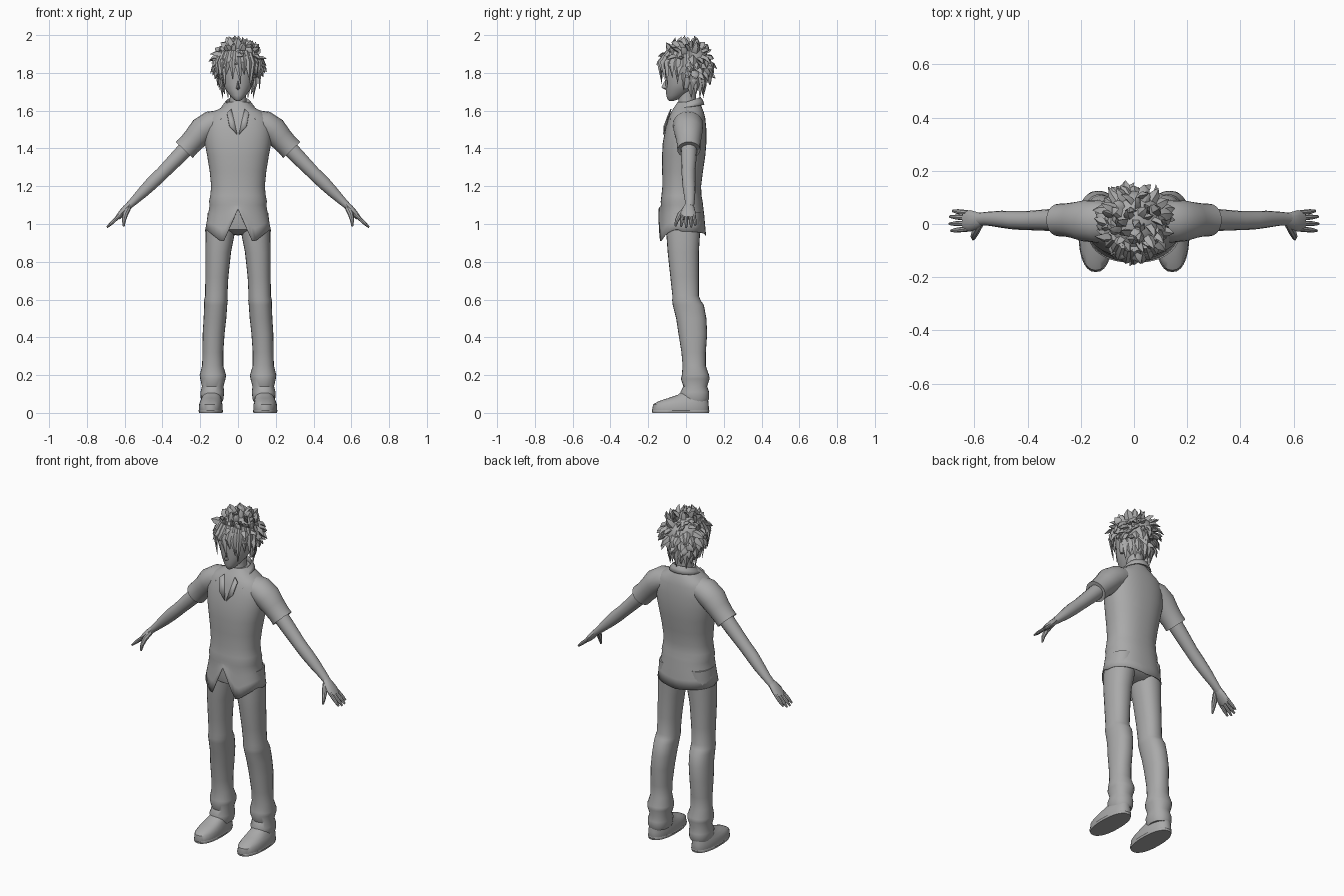
import bpy, bmesh, math, random
from mathutils import Vector

random.seed(4)
grey = bpy.data.materials.new("plain grey")
grey.diffuse_color = (0.4, 0.4, 0.4, 1)


def finish(name, bm, mirror=False, thick=0, angle=40):
    bmesh.ops.recalc_face_normals(bm, faces=bm.faces)
    me = bpy.data.meshes.new(name)
    bm.to_mesh(me)
    bm.free()
    ob = bpy.data.objects.new(name, me)
    bpy.context.collection.objects.link(ob)
    me.materials.append(grey)
    bpy.ops.object.select_all(action='DESELECT')
    bpy.context.view_layer.objects.active = ob
    ob.select_set(True)
    bpy.ops.object.shade_smooth_by_angle(angle=math.radians(angle))
    if thick:
        ob.modifiers.new("thickness", 'SOLIDIFY').thickness = thick
    if mirror:
        ob.modifiers.new("mirror", 'MIRROR')
    return ob


def skin(bm, rings, caps=(True, True), closed=True):
    rows = [[bm.verts.new(p) for p in r] for r in rings]
    n = len(rows[0])
    for a, b in zip(rows, rows[1:]):
        for i in range(n if closed else n - 1):
            j = (i + 1) % n
            bm.faces.new((a[i], a[j], b[j], b[i]))
    for cap, row in zip(caps, (rows[0], rows[-1])):
        if cap:
            bm.faces.new(row)


def oval(cx, cy, z, a, b, n, p=2.0):
    pts = []
    for i in range(n):
        t = 2 * math.pi * i / n
        s, c = math.sin(t), -math.cos(t)
        f = lambda v: math.copysign(abs(v) ** (2 / p), v) if abs(v) > 1e-6 else 0
        pts.append(Vector((cx + a * f(s), cy + b * f(c), z)))
    return pts


def loft(name, rows, n=24, p=2.0, mirror=False, caps=(True, True)):
    """Rows are (z, x centre, half width, front y, back y)."""
    bm = bmesh.new()
    skin(bm, [oval(x, (f + k) / 2, z, a, (k - f) / 2, n, p) for z, x, a, f, k in rows], caps)
    return finish(name, bm, mirror)


def tube(bm, pts, n=14):
    """Points are (x, y, z, radius along y, radius across)."""
    vs = [Vector(p[:3]) for p in pts]
    rings = []
    for i, p in enumerate(pts):
        d = (vs[min(i + 1, len(vs) - 1)] - vs[max(i - 1, 0)]).normalized()
        v = d.cross(Vector((0, 1, 0))).normalized()
        u = v.cross(d)
        rings.append([vs[i] + u * p[3] * math.cos(2 * math.pi * k / n)
                      + v * p[4] * math.sin(2 * math.pi * k / n) for k in range(n)])
    skin(bm, rings)


# Shirt body with a pointed, split front hem
def hem(x, front):
    x = abs(x)
    if not front:
        return 0.94 + 0.02 * min(1, x / 0.17)
    return 1.08 - 0.18 * x / 0.08 if x < 0.08 else 0.90 + 0.07 * min(1, (x - 0.08) / 0.09)


shirt = [(1.645, .055, -.045, .07), (1.615, .09, -.065, .085), (1.59, .135, -.08, .095),
         (1.56, .165, -.093, .102), (1.50, .178, -.11, .108), (1.43, .176, -.123, .108),
         (1.36, .163, -.127, .102), (1.28, .15, -.126, .09), (1.20, .142, -.125, .08),
         (1.15, .147, -.13, .082), (1.12, .153, -.134, .088), (1.10, .15, -.133, .09)]
rings = [oval(0, (f + k) / 2, z, a, (k - f) / 2, 48, 2.3) for z, a, f, k in shirt]
for t in (0.3, 0.65, 1.0):
    ring = oval(0, -.02, 0, .15 + .025 * t, .112 + .014 * t, 48, 2.3)
    for v in ring:
        v.z = 1.10 + (hem(v.x, v.y < -.03) - 1.10) * t
    rings.append(ring)
bm = bmesh.new()
skin(bm, rings, (True, False))
finish("shirt_body", bm, thick=.004)

# Sleeves, arms
bm = bmesh.new()
tube(bm, [(.08, .01, 1.545, .07, .06), (.14, .01, 1.53, .08, .07), (.19, .012, 1.495, .077, .072),
          (.225, .014, 1.455, .068, .064), (.26, .015, 1.418, .062, .06),
          (.285, .015, 1.392, .061, .062), (.28, .015, 1.397, .05, .05)], 20)
finish("sleeve", bm, True)
bm = bmesh.new()
tube(bm, [(.25, .015, 1.425, .044, .044), (.32, .015, 1.352, .041, .041), (.40, .013, 1.27, .036, .036),
          (.45, .014, 1.222, .035, .036), (.50, .018, 1.172, .032, .031), (.55, .02, 1.123, .026, .023),
          (.585, .018, 1.09, .024, .018)])
finish("arm", bm, True)

# Hands
bm = bmesh.new()
tube(bm, [(.57, .018, 1.105, .022, .017), (.592, .014, 1.083, .032, .019), (.615, .012, 1.058, .04, .018),
          (.638, .012, 1.032, .038, .013)], 12)
for y0, y1, reach in ((-.019, -.026, .9), (.002, .001, 1.0), (.023, .028, .97), (.042, .051, .8)):
    tip = Vector((.632, y0, 1.04)).lerp(Vector((.694, y1, .982)), reach)
    mid = Vector((.632, y0, 1.04)).lerp(tip, .6)
    tube(bm, [(.625, y0, 1.046, .010, .010), (*mid, .0095, .0095), (*tip, .005, .005)], 8)
tube(bm, [(.58, .0, 1.085, .014, .014), (.597, -.03, 1.052, .015, .015), (.604, -.048, 1.02, .011, .011),
          (.605, -.057, .988, .005, .005)], 8)
finish("hand", bm, True)

# Trousers: seat and legs with folds at the knee and ankle
loft("trouser_seat", [(1.12, 0, .125, -.11, .07), (1.02, 0, .15, -.115, .085), (.97, 0, .14, -.105, .08),
                      (.945, 0, .07, -.06, .05)], 28, 2.4)
loft("trouser_leg", [
    (1.06, .085, .075, -.105, .08), (.96, .093, .078, -.105, .075), (.85, .105, .068, -.097, .068),
    (.72, .112, .061, -.083, .068), (.62, .115, .059, -.072, .068), (.595, .117, .063, -.073, .078),
    (.57, .118, .061, -.07, .095), (.50, .122, .06, -.052, .108), (.42, .129, .058, -.04, .112),
    (.32, .133, .055, -.024, .105), (.25, .134, .056, -.018, .105), (.20, .133, .07, -.022, .122),
    (.18, .133, .067, -.027, .125), (.14, .134, .057, -.014, .112), (.11, .136, .063, -.03, .122),
    (.075, .137, .06, -.028, .122), (.06, .137, .055, -.02, .115)], 24, 2.2, True)

# Shoes with a thin sole
loft("shoe", [(0, .144, .060, -.176, .118), (.012, .144, .063, -.18, .122), (.045, .144, .062, -.174, .12),
              (.062, .143, .057, -.145, .118), (.078, .141, .052, -.095, .116),
              (.095, .139, .047, -.045, .112), (.12, .137, .04, -.01, .10)], 28, 2.3, True)
loft("shoe_sole", [(0, .144, .062, -.178, .121), (.012, .144, .065, -.181, .124),
                   (.016, .144, .063, -.179, .122)], 28, 2.3, True)

# Neck, head, nose and ears
loft("neck", [(1.56, 0, .055, -.06, .06), (1.62, 0, .046, -.042, .052), (1.68, 0, .043, -.04, .052),
              (1.76, 0, .05, -.04, .06)])
loft("head", [(1.652, 0, .01, -.09, -.065), (1.66, 0, .024, -.098, -.04), (1.68, 0, .042, -.104, .0),
              (1.71, 0, .065, -.107, .045), (1.74, 0, .08, -.109, .075), (1.78, 0, .088, -.11, .095),
              (1.84, 0, .095, -.112, .11), (1.90, 0, .085, -.09, .1), (1.94, 0, .05, -.05, .06)])
bm = bmesh.new()
nose = [bm.verts.new(p) for p in ((0, -.106, 1.77), (.013, -.10, 1.716), (0, -.104, 1.708),
                                  (-.013, -.10, 1.716), (0, -.131, 1.723))]
for i in range(4):
    bm.faces.new((nose[i], nose[(i + 1) % 4], nose[4]))
finish("nose", bm)
loft("ear", [(1.715, .085, .008, -.01, .01), (1.745, .092, .012, -.015, .022),
             (1.775, .094, .01, -.012, .025)], 10, 2, True)

# Folded collar, open at the front, with drooping points
cols = []
for i in range(25):
    t = math.radians(-152 + 304 * i / 24)
    s, c, w = math.sin(t), math.cos(t), (1 - math.cos(t)) / 2
    point = max(0, (abs(t) - 1.9) / 0.75)
    cols.append([Vector((.054 * s, .01 + .056 * c, 1.64 - .04 * w)),
                 Vector((.064 * s, .012 + .066 * c, 1.672 - .045 * w)),
                 Vector((.077 * s, .012 + .078 * c, 1.655 - .045 * w - .02 * point)),
                 Vector((.088 * s + math.copysign(.05, s) * point, .01 + .088 * c - .018 * point,
                         1.632 - .022 * w - .055 * point))])
bm = bmesh.new()
skin(bm, cols, (False, False), False)
finish("collar", bm, thick=.007, angle=60)

# Lapels along the open neck
bm = bmesh.new()
bm.faces.new([bm.verts.new(p) for p in ((.035, -.082, 1.61), (.004, -.121, 1.475),
                                        (.045, -.118, 1.52), (.058, -.092, 1.59))])
finish("lapel", bm, True, thick=.006)

# Hair: a cap over the skull covered in bent pointed locks
bm = bmesh.new()
bmesh.ops.create_uvsphere(bm, u_segments=24, v_segments=14, radius=1)
for v in bm.verts:
    v.co = Vector((v.co.x * .112, v.co.y * .118 + .008, v.co.z * .105 + 1.85))
    if v.co.y < -.02 and v.co.z < 1.84:
        v.co.y = -.02
finish("hair_cap", bm)


def lock(bm, root, mid, tip, width):
    """A lock with a flattened diamond section, narrowing to a point."""
    d = (tip - root).normalized()
    out = root - Vector((0, .005, 1.84))
    u = d.cross(out)
    u = u.normalized() if u.length > 1e-4 else d.orthogonal().normalized()
    v = u.cross(d)
    rows = [[p + u * w, p + v * w * .6, p - u * w, p - v * w * .6]
            for p, w in ((root, width), (mid, width * .8), (tip, .0008))]
    skin(bm, rows)


bm = bmesh.new()
count = 120
for i in range(count):
    h = 1 - 1.72 * (i + .5) / count
    a = i * 2.39996
    r = math.sqrt(1 - h * h)
    d = Vector((r * math.cos(a), r * math.sin(a), h))
    if d.y < -.25 and h < .15 or d.y < .1 and h < -.45:
        continue
    jit = Vector([random.uniform(-.22, .22) for _ in range(3)])
    e = (d + jit + Vector((0, .05, -.3 if h < .5 else .0))).normalized()
    k = random.uniform(.86, 1.04)
    tip = Vector((e.x * .162 * k, .004 + e.y * .163 * k, 1.84 + e.z * .16 * k))
    tip.z = min(tip.z, 2.0)
    root = Vector((d.x * .095, .008 + d.y * .1, 1.85 + d.z * .088))
    mid = root.lerp(tip, .5) + d * .012
    lock(bm, root, mid, tip, random.uniform(.02, .028))
lock(bm, Vector((.01, .01, 1.93)), Vector((.012, .0, 1.965)), Vector((.0, -.01, 2.0)), .025)
# Fringe and side locks hanging round the face
for i in range(15):
    t = math.radians(-98 + 14 * i)
    s, c = math.sin(t), -math.cos(t)
    drop = (1.775, 1.74, 1.80)[i % 3] - .035 * abs(s)
    root = Vector((.085 * s, .09 * c, 1.915))
    mid = Vector((.118 * s, .142 * c, 1.855))
    tip = Vector((.108 * s + random.uniform(-.015, .015), .128 * c, drop))
    lock(bm, root, mid, tip, .026)
# Nape locks
for i in range(9):
    t = math.radians(-80 + 20 * i)
    s, c = math.sin(t), math.cos(t)
    lock(bm, Vector((.085 * s, .085 * c, 1.79)), Vector((.088 * s, .01 + .088 * c, 1.735)),
         Vector((.082 * s, .015 + .075 * c, 1.665 + .02 * (i % 2))), .024)
finish("hair_locks", bm, angle=50)
